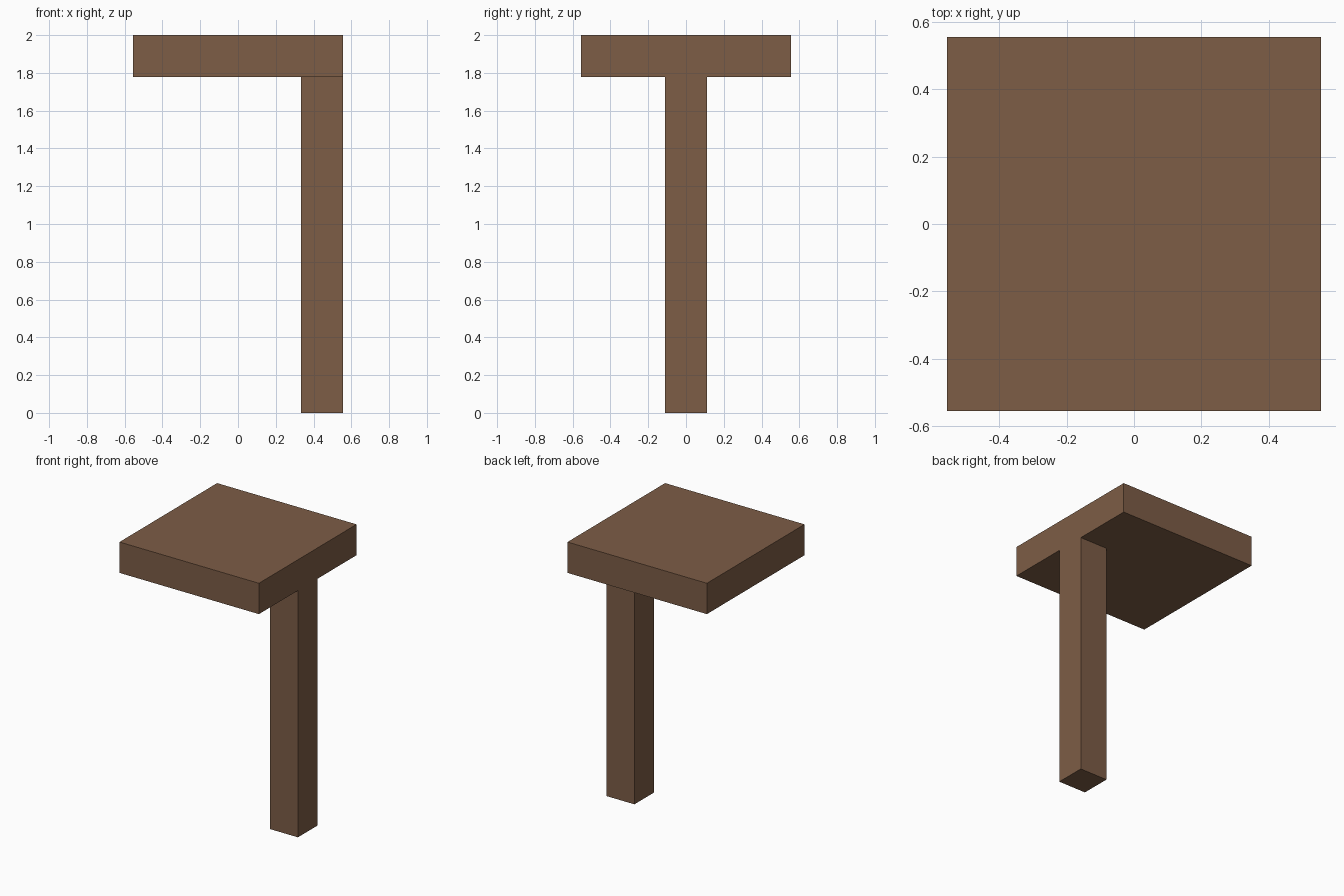
import bpy

cube = bpy.data.objects.get("Cube")
if cube:
    bpy.data.objects.remove(cube, do_unlink=True)

# Brown wood
COLOUR = (0.205, 0.109, 0.061, 1.0)
wood = bpy.data.materials.new("brown_wood")
wood.use_nodes = True
wood.diffuse_color = COLOUR
bsdf = next(n for n in wood.node_tree.nodes if n.type == "BSDF_PRINCIPLED")
bsdf.inputs["Base Color"].default_value = COLOUR

UNIT = 2 / 9          # beam thickness
TOP = 5 * UNIT        # side of the square top
LEG = 8 * UNIT        # leg height


def box(name, centre, size):
    bpy.ops.mesh.primitive_cube_add(size=1, location=centre)
    obj = bpy.context.object
    obj.name = name
    obj.scale = size
    bpy.ops.object.transform_apply(location=False, rotation=False, scale=True)
    obj.data.materials.append(wood)
    return obj


# Square slab on top
box("table_top", (0, 0, LEG + UNIT / 2), (TOP, TOP, UNIT))

# Single leg, flush with the left edge of the slab
box("leg", ((TOP - UNIT) / 2, 0, LEG / 2), (UNIT, UNIT, LEG))
